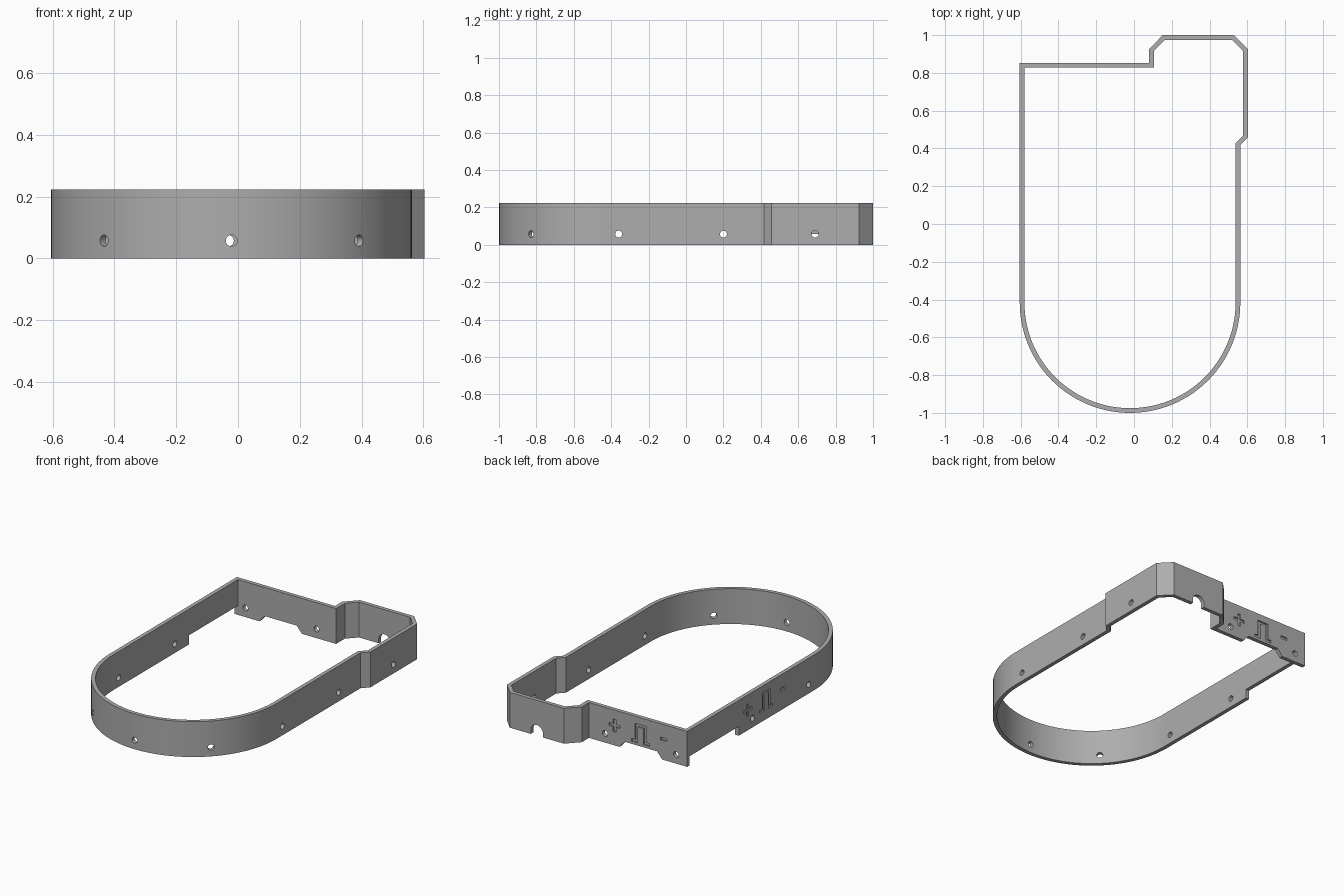
import bpy, bmesh, math
from mathutils import Vector

cube = bpy.data.objects.get("Cube")
if cube:
    bpy.data.objects.remove(cube, do_unlink=True)

HEIGHT, WALL, RADIUS = 0.223, 0.025, 0.584
CENTRE = Vector((-0.021, -0.416))
LEFT_X, BACK_Y = -0.605, 0.853
HOLE_Z, HOLE_R = 0.057, 0.0185

grey = bpy.data.materials.new("grey_plastic")
grey.use_nodes = True
colour = (0.42, 0.42, 0.42, 1)
grey.diffuse_color = colour
grey.node_tree.nodes["Principled BSDF"].inputs["Base Color"].default_value = colour


def make_object(name, bm):
    bmesh.ops.recalc_face_normals(bm, faces=bm.faces)
    mesh = bpy.data.meshes.new(name)
    bm.to_mesh(mesh)
    bm.free()
    mesh.materials.append(grey)
    obj = bpy.data.objects.new(name, mesh)
    bpy.context.collection.objects.link(obj)
    return obj


def inset(loop, distance):
    """Mitred inward offset of a counter-clockwise outline."""
    result = []
    for i, p in enumerate(loop):
        a = (p - loop[i - 1]).normalized()
        b = (loop[(i + 1) % len(loop)] - p).normalized()
        na, nb = Vector((-a.y, a.x)), Vector((-b.y, b.x))
        result.append(p + (na + nb) * distance / (1 + na.dot(nb)))
    return result


# Outline: half-round front, square back corner, chamfered bump
SEGMENTS = 56
outer = [CENTRE + RADIUS * Vector((math.cos(t), math.sin(t)))
         for t in (math.pi * (1 + i / SEGMENTS) for i in range(SEGMENTS + 1))]
outer += [Vector(p) for p in (
    (0.563, 0.418), (0.603, 0.458), (0.603, 0.925), (0.53, 1.0),
    (0.152, 1.0), (0.08, 0.925), (0.08, BACK_Y), (LEFT_X, BACK_Y))]
inner = inset(outer, WALL)

# Wall band
bm = bmesh.new()
rings = [[bm.verts.new((p.x, p.y, z)) for p in loop]
         for loop, z in ((outer, 0), (outer, HEIGHT), (inner, HEIGHT), (inner, 0))]
for k in range(4):
    r, s = rings[k], rings[(k + 1) % 4]
    for i in range(len(r)):
        j = (i + 1) % len(r)
        bm.faces.new((r[i], r[j], s[j], s[i]))
band = make_object("wall_band", bm)

# Cutters: prisms drawn on a wall (along, up) and pushed through it
cut = bmesh.new()


def prism(points, origin, along, normal, depth, out=0.02):
    ends = []
    for t in (out, -depth):
        ends.append([cut.verts.new((origin[0] + along[0] * u + normal[0] * t,
                                    origin[1] + along[1] * u + normal[1] * t, z))
                     for u, z in points])
    cut.faces.new(ends[0])
    cut.faces.new(ends[1][::-1])
    n = len(points)
    for i in range(n):
        j = (i + 1) % n
        cut.faces.new((ends[0][j], ends[0][i], ends[1][i], ends[1][j]))


def hole(origin, normal):
    circle = [(HOLE_R * math.cos(math.tau * i / 20),
               HOLE_Z + HOLE_R * math.sin(math.tau * i / 20)) for i in range(20)]
    prism(circle, origin, (-normal[1], normal[0]), normal, WALL * 2)


back = ((LEFT_X, BACK_Y), (1, 0), (0, 1))
side = ((LEFT_X, BACK_Y), (0, -1), (-1, 0))

# Screw holes round the front curve, along both sides and in the back wall
for degrees in (-135, -90, -45):
    n = Vector((math.cos(math.radians(degrees)), math.sin(math.radians(degrees))))
    hole(CENTRE + n * RADIUS, n)
for y in (-0.36, 0.2):
    hole((LEFT_X, y), (-1, 0))
    hole((0.563, y), (1, 0))
hole((0.603, 0.69), (1, 0))
for x in (-0.528, -0.032):
    hole((x, BACK_Y), (0, 1))

# Lower edge notches in the back and side walls
prism([(0.175, -0.02), (0.175, 0), (0.21, 0.042), (0.435, 0.042),
       (0.472, 0), (0.472, -0.02)], *back, 0.05)
prism([(WALL, -0.02), (WALL, 0.058), (0.515, 0.058), (0.515, -0.02)], *side, 0.05)

# Arched cable opening in the bump
arch = [(0.042 * math.cos(math.pi * i / 16), 0.025 + 0.042 * math.sin(math.pi * i / 16))
        for i in range(17)]
prism([(0.042, -0.02)] + arch + [(-0.042, -0.02)], (0.341, 1.0), (1, 0), (0, 1), 0.05)


# Shallow engraved wiring marks: plus, pulse, minus
def marks(wall, plus_u, pulse_u, minus_u):
    s, a, w, h = 0.009, 0.03, 0.063, 0.06
    r = 0.04
    plus = [(-s, -r), (s, -r), (s, -s), (r, -s), (r, s), (s, s),
            (s, r), (-s, r), (-s, s), (-r, s), (-r, -s), (-s, -s)]
    half = [(a - s, h - 2 * s), (a - s, -h), (w, -h),
            (w, 2 * s - h), (a + s, 2 * s - h), (a + s, h)]
    pulse = half + [(-u, z) for u, z in reversed(half)]
    minus = [(-0.022, -s), (0.022, -s), (0.022, s), (-0.022, s)]
    for shape, u0, z0 in ((plus, plus_u, 0.125), (pulse, pulse_u, 0.118),
                          (minus, minus_u, 0.13)):
        prism([(u + u0, z + z0) for u, z in shape], *wall, 0.01)


marks(back, 0.507, 0.324, 0.162)
marks(side, 0.605, 0.79, 0.955)

# Apply the cuts
cutter = make_object("cutter", cut)
cutter.hide_render = True
mod = band.modifiers.new("cuts", 'BOOLEAN')
mod.operation = 'DIFFERENCE'
mod.solver = 'EXACT'
mod.object = cutter
for o in bpy.context.selected_objects:
    o.select_set(False)
band.select_set(True)
bpy.context.view_layer.objects.active = band
bpy.ops.object.modifier_apply(modifier=mod.name)
bpy.data.objects.remove(cutter, do_unlink=True)
bpy.ops.object.shade_smooth_by_angle(angle=math.radians(25))
